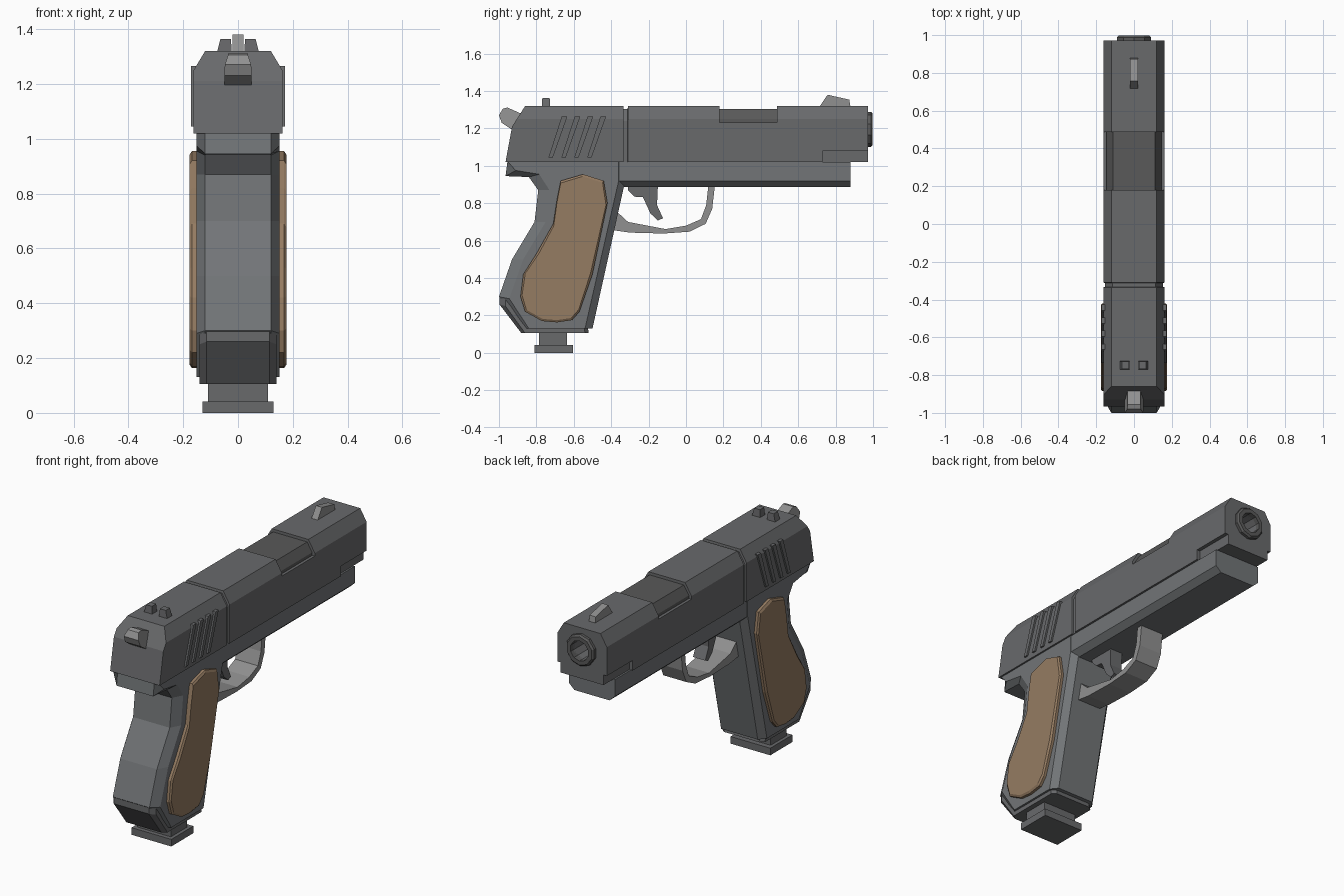
import bpy, bmesh, math
from mathutils import Vector

if "Cube" in bpy.data.objects:
    bpy.data.objects.remove(bpy.data.objects["Cube"])


def material(name, *rgb):
    m = bpy.data.materials.new(name)
    m.diffuse_color = (*rgb, 1)
    m.use_nodes = True
    m.node_tree.nodes["Principled BSDF"].inputs["Base Color"].default_value = m.diffuse_color
    return m


brown = material("grip_brown", .30, .20, .122)
dark = material("dark_steel", .14, .143, .148)
mid = material("frame_steel", .168, .178, .186)
light = material("light_steel", .28, .28, .28)
black = material("barrel_steel", .10, .10, .10)


def finish(name, bm, mat=dark):
    bmesh.ops.recalc_face_normals(bm, faces=bm.faces)
    me = bpy.data.meshes.new(name)
    bm.to_mesh(me)
    bm.free()
    ob = bpy.data.objects.new(name, me)
    bpy.context.collection.objects.link(ob)
    me.materials.append(mat)
    return ob


def loft(bm, rings, caps=True):
    """Skin a list of equal-length point rings, optionally closing the ends."""
    vs = [[bm.verts.new(p) for p in r] for r in rings]
    n = len(vs[0])
    for a, b in zip(vs, vs[1:]):
        for i in range(n):
            bm.faces.new((a[i], a[(i + 1) % n], b[(i + 1) % n], b[i]))
    if caps:
        bm.faces.new(vs[0])
        bm.faces.new(vs[-1])


def layers(name, *lays, mat=dark):
    """Side profiles (y, z) stacked at given x positions."""
    bm = bmesh.new()
    loft(bm, [[(x, y, z) for y, z in prof] for x, prof in lays])
    return finish(name, bm, mat)


def plate(name, prof, w, mat=dark):
    return layers(name, (-w, prof), (w, prof), mat=mat)


def add_box(bm, x0, x1, y0, y1, z0, z1):
    loft(bm, [[(x0, y0, z), (x1, y0, z), (x1, y1, z), (x0, y1, z)] for z in (z0, z1)])


def box(name, *dims):
    bm = bmesh.new()
    add_box(bm, *dims)
    return finish(name, bm)


def mirror_section(half):
    return half + [(-x, z) for x, z in reversed(half)]


def circle(y, r, n=10):
    return [(r * math.cos(math.tau * (i + .5) / n), y, 1.195 + r * math.sin(math.tau * (i + .5) / n))
            for i in range(n)]


def shrink(prof, d):
    c = sum((Vector(p) for p in prof), Vector((0, 0))) / len(prof)
    return [tuple(Vector(p) - (Vector(p) - c).normalized() * d) for p in prof]


# Slide: chamfered section with a shallow ring groove, rear trimmed by two planes
section = mirror_section([(.162, 1.02), (.162, 1.25), (.12, 1.32)])
bm = bmesh.new()
loft(bm, [[(x * s, y, 1.02 + (z - 1.02) * s) for x, z in section]
          for y, s in ((-1.1, 1), (-.335, 1), (-.333, .95), (-.312, .95), (-.31, 1), (.972, 1))])
for (y0, z0), (y1, z1) in (((-.965, 1.02), (-.93, 1.21)), ((-.93, 1.21), (-.86, 1.32))):
    bmesh.ops.bisect_plane(bm, geom=bm.verts[:] + bm.edges[:] + bm.faces[:], dist=1e-5,
                           plane_co=(0, y0, z0), plane_no=(0, -(z1 - z0), y1 - y0), clear_outer=True)
    bmesh.ops.holes_fill(bm, edges=[e for e in bm.edges if e.is_boundary])
slide = finish("slide", bm)

# Cutouts in the slide: ejection port, muzzle bore, lower front side steps
bm = bmesh.new()
add_box(bm, -.3, .3, .18, .487, 1.232, 1.5)
loft(bm, [circle(.75, .06), circle(1.1, .06)])
for s in (-1, 1):
    add_box(bm, *sorted((s * .14, s * .3)), .73, 1.1, .9, 1.08)
cutter = finish("slide_cutter", bm)
cutter.hide_render = True
mod = slide.modifiers.new("cut", "BOOLEAN")
mod.object = cutter
mod.solver = "EXACT"
bpy.context.view_layer.objects.active = slide
bpy.ops.object.modifier_apply(modifier=mod.name)
bpy.data.objects.remove(cutter)

# Barrel block visible in the port, and the muzzle ring
port = mirror_section([(.145, 1.22), (.145, 1.25), (.112, 1.303)])
bm = bmesh.new()
loft(bm, [[(x, y, z) for x, z in port] for y in (.17, .495)])
finish("barrel_block", bm, black)
bm = bmesh.new()
loft(bm, [circle(.96, .06), circle(.96, .094), circle(.988, .094), circle(.998, .084),
          circle(.998, .06), circle(.96, .06)], caps=False)
bmesh.ops.remove_doubles(bm, verts=bm.verts, dist=1e-5)
finish("muzzle_ring", bm, black)

# Slanted raised ribs on both slide sides
for i in range(4):
    o = i * .069
    rib = [(-.735 + o, 1.045), (-.712 + o, 1.045), (-.634 + o, 1.265), (-.664 + o, 1.265)]
    for s in (-1, 1):
        layers("slide_rib", (s * .13, rib), (s * .172, rib))

# Frame rail under the slide
rail = mirror_section([(.15, 1.02), (.15, .92), (.115, .888)])
bm = bmesh.new()
loft(bm, [[(x, y, z) for x, z in rail] for y in (-.6, .88)])
finish("frame_rail", bm, mid)

# Grip body with chamfered front and back straps
outer = [(-.955, 1.02), (-.965, .945), (-.84, .94), (-.79, .87), (-.81, .70), (-.93, .50),
         (-1, .30), (-.87, .13), (-.50, .13), (-.325, .92), (-.325, 1.02)]
inner = [(-.952, 1.02), (-.91, .975), (-.785, .955), (-.73, .87), (-.75, .70), (-.87, .50),
         (-.945, .29), (-.84, .13), (-.54, .13), (-.36, .92), (-.36, 1.02)]
layers("grip_body", (-.152, inner), (-.12, outer), (.12, outer), (.152, inner), mat=mid)

# Grip base, tapered towards its rear corners
base = [(-.52, .105), (-.88, .105), (-.998, .26), (-.998, .30), (-.87, .14), (-.525, .14)]
base_in = [(-.54, .105), (-.86, .105), (-.965, .25), (-.965, .285), (-.85, .14), (-.545, .14)]
layers("grip_base", (-.14, base_in), (-.115, base), (.115, base), (.14, base_in))

# Brown side panels
panel = [(-.67, .92), (-.55, .955), (-.44, .92), (-.42, .80), (-.50, .42), (-.57, .22), (-.61, .175),
         (-.69, .163), (-.77, .17), (-.86, .22), (-.885, .30), (-.87, .42), (-.80, .53), (-.71, .69), (-.69, .82)]
for s in (-1, 1):
    layers("grip_panel", (s * .14, panel), (s * .168, panel), (s * .176, shrink(panel, .012)), mat=brown)

# Magazine and its foot
box("magazine", -.11, .11, -.785, -.635, .03, .12)
box("magazine_foot", -.13, .13, -.81, -.603, 0, .042)

# Trigger guard strip and trigger
plate("trigger_guard", [(-.385, .655), (-.30, .643), (-.12, .638), (.02, .648), (.105, .69), (.14, .77),
                        (.155, .90), (.12, .90), (.108, .79), (.08, .715), (0, .68), (-.11, .662),
                        (-.31, .70), (-.375, .76)], .075, light)
plate("trigger", [(-.31, .90), (-.31, .87), (-.275, .835), (-.23, .832), (-.19, .745), (-.15, .708),
                  (-.123, .72), (-.155, .79), (-.15, .90)], .04)

# Hammer, narrower along its top
bm = bmesh.new()
loft(bm, [[(s * w, y, z) for y, z, w in ((-1, 1.27, .048), (-.98, 1.305, .036), (-.955, 1.312, .034),
                                         (-.85, 1.265, .034), (-.88, 1.19, .05), (-.925, 1.19, .05),
                                         (-.985, 1.23, .05))] for s in (-1, 1)])
finish("hammer", bm, light)

# Sights
for s in (-1, 1):
    a = [(s * .022, y, 1.31) for y in (-.772, -.725)] + [(s * .078, y, 1.31) for y in (-.725, -.772)]
    b = [(s * .026, y, 1.364) for y in (-.768, -.729)] + [(s * .064, y, 1.364) for y in (-.729, -.768)]
    bm = bmesh.new()
    loft(bm, [a, b])
    finish("rear_sight", bm)
plate("front_sight", [(.71, 1.31), (.757, 1.38), (.873, 1.354), (.88, 1.31)], .02, light)
